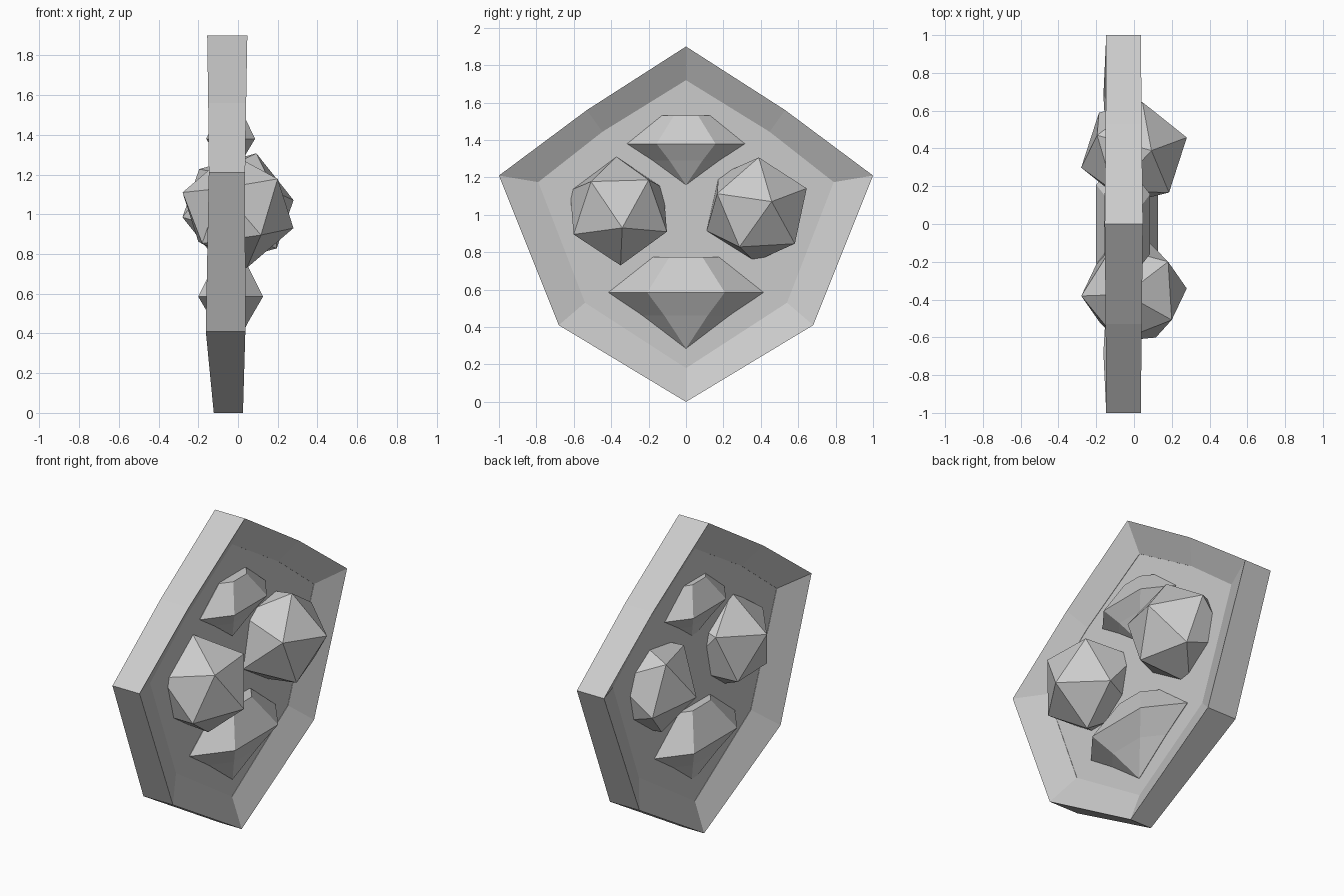
import bpy, bmesh, math
from mathutils import Vector, Matrix

if "Cube" in bpy.data.objects:
    bpy.data.objects.remove(bpy.data.objects["Cube"])


def finish(bm, name):
    bmesh.ops.recalc_face_normals(bm, faces=bm.faces[:])
    me = bpy.data.meshes.new(name)
    bm.to_mesh(me)
    bm.free()
    ob = bpy.data.objects.new(name, me)
    bpy.context.collection.objects.link(ob)
    return ob


def loft(rings, name, closed=False):
    """Bridge point rings; closed joins last ring to first, else ends are capped."""
    bm = bmesh.new()
    vr = [[bm.verts.new(p) for p in r] for r in rings]
    n = len(vr[0])
    pairs = list(zip(vr, vr[1:])) + ([(vr[-1], vr[0])] if closed else [])
    for a, b in pairs:
        for i in range(n):
            j = (i + 1) % n
            bm.faces.new((a[i], a[j], b[j], b[i]))
    if not closed:
        bm.faces.new(vr[0])
        bm.faces.new(vr[-1])
    bmesh.ops.remove_doubles(bm, verts=bm.verts[:], dist=1e-5)
    return finish(bm, name)


def mirrored(half):
    """Half outline from top to bottom -> full loop, mirrored in y."""
    return half + [(a, -y, z) for a, y, z in reversed(half[1:-1])]


# Frame: ridge outline front and back, sloping in to the panel
outer_front = mirrored([(.047, 0, 1.9), (.041, .53, 1.56), (.036, 1, 1.21),
                        (.037, .68, .41), (.025, 0, 0)])
outer_back = mirrored([(-.155, 0, 1.9), (-.15, .53, 1.56), (-.147, 1, 1.21),
                       (-.162, .68, .41), (-.122, 0, 0)])
inner = mirrored([(0, 0, 1.72), (0, .447, 1.444), (0, .79, 1.175),
                  (0, .54, .53), (0, 0, .18)])


def inner_at(x):
    return [(x, y, z) for _, y, z in inner]


loft([outer_front, inner_at(-.04), inner_at(-.06), outer_back], "frame", closed=True)

# Thin centre panel
loft([inner_at(-.042), inner_at(-.058)], "panel")


# Six-sided cut gems, flattened in x
def cut_gem(name, radius, depth, table, z_table, z_girdle, z_tip):
    z_mid = z_girdle - .41 * (z_girdle - z_tip)
    rings = []
    for f, z in ((table / radius, z_table), (1, z_girdle), (.56, z_mid), (0, z_tip)):
        ring = []
        for k in range(6):
            a = k * math.pi / 3
            ring.append((-.037 + f * depth * math.sin(a) / math.sin(math.pi / 3),
                         f * radius * math.cos(a), z))
        rings.append(ring)
    bm = bmesh.new()
    vr = [[bm.verts.new(p) for p in r] for r in rings[:-1]]
    tip = bm.verts.new(rings[-1][0])
    for i in range(6):
        j = (i + 1) % 6
        for a, b in zip(vr, vr[1:]):
            bm.faces.new((a[i], a[j], b[j], b[i]))
        bm.faces.new((vr[-1][i], vr[-1][j], tip))
    bm.faces.new(vr[0])
    return finish(bm, name)


cut_gem("upper_gem", .315, .123, .13, 1.53, 1.38, 1.16)
cut_gem("lower_gem", .415, .163, .175, .775, .585, .285)


# Twenty-sided stones, oriented by a facing corner and one neighbouring corner
def basis(pole, near):
    w = pole.normalized()
    u = (near - near.dot(w) * w).normalized()
    return Matrix((u, w.cross(u), w)).transposed()


def stone(name, centre, pole, near):
    bm = bmesh.new()
    bmesh.ops.create_icosphere(bm, subdivisions=1, radius=.294)
    top = max(bm.verts, key=lambda v: v.co.z)
    side = top.link_edges[0].other_vert(top)
    rot = basis(Vector(pole), Vector(near)) @ basis(top.co, side.co).transposed()
    bmesh.ops.transform(bm, verts=bm.verts[:],
                        matrix=Matrix.Translation(centre) @ rot.to_4x4())
    return finish(bm, name)


stone("right_stone", (0, .378, 1.028), (.28, .08, .043), (.09, .01, .28))
stone("left_stone", (0, -.361, 1.02), (.28, .02, -.09), (.06, .012, -.29))
